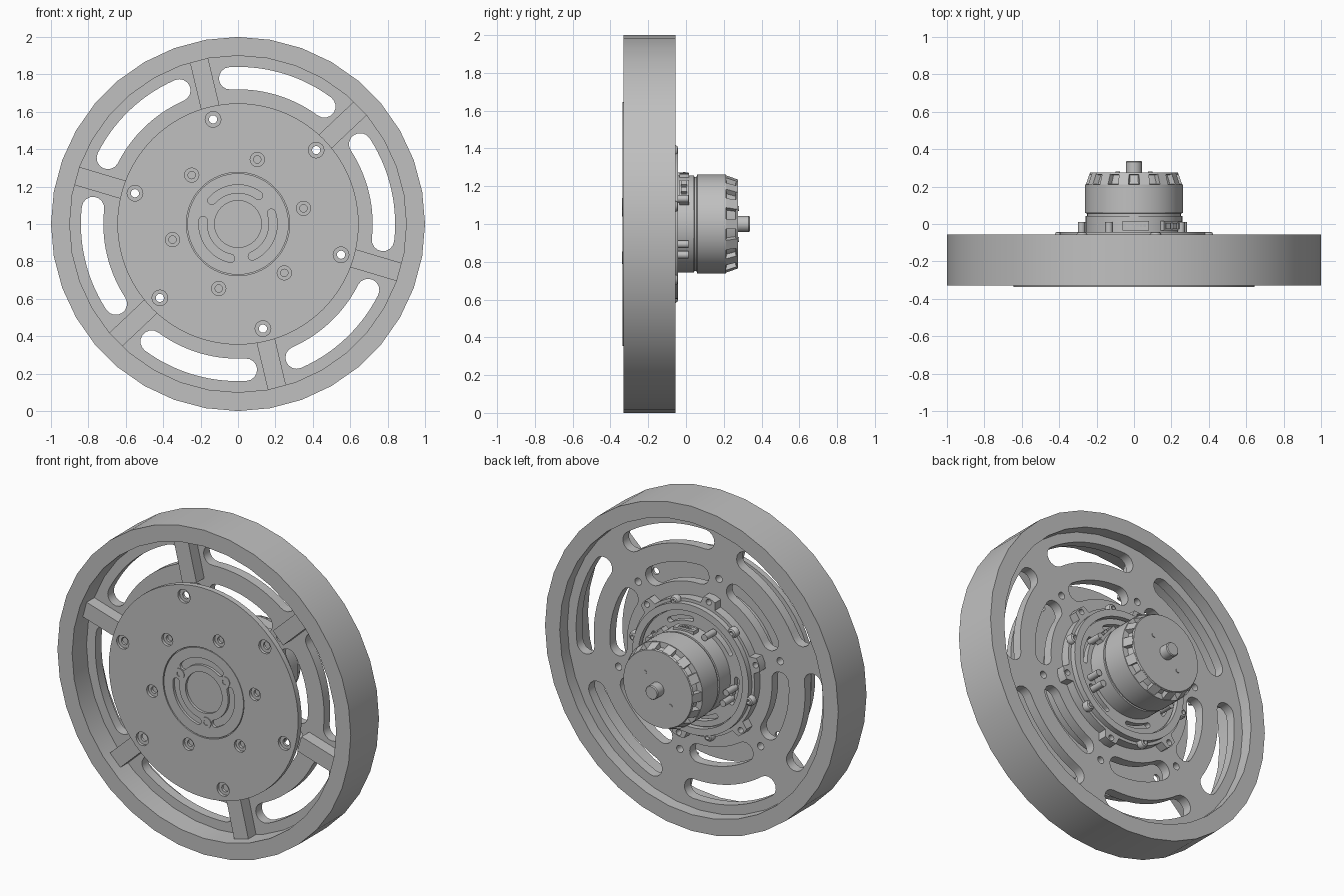
import bpy, bmesh
from math import sin, cos, pi, radians
from mathutils import Matrix, Vector

old = bpy.data.objects.get("Cube")
if old:
    bpy.data.objects.remove(old)

grey = bpy.data.materials.new("machined grey")
grey.use_nodes = True
grey.diffuse_color = (0.53, 0.53, 0.53, 1)
grey.node_tree.nodes["Principled BSDF"].inputs["Base Color"].default_value = (0.53, 0.53, 0.53, 1)

SPOKE, SLOT = 43.4, 73.4          # angular phase of the two sixfold patterns
HEX = [60 * k for k in range(6)]


def add(name, mesh):
    mesh.materials.clear()
    mesh.materials.append(grey)
    ob = bpy.data.objects.new(name, mesh)
    bpy.context.collection.objects.link(ob)
    bpy.ops.object.select_all(action='DESELECT')
    ob.select_set(True)
    bpy.context.view_layer.objects.active = ob
    bpy.ops.object.shade_smooth_by_angle(angle=radians(32))
    return ob


def finish(name, bm):
    bmesh.ops.remove_doubles(bm, verts=bm.verts, dist=1e-5)
    bmesh.ops.recalc_face_normals(bm, faces=bm.faces)
    mesh = bpy.data.meshes.new(name)
    bm.to_mesh(mesh)
    bm.free()
    return add(name, mesh)


def polar(r, deg):
    return r * cos(radians(deg)), r * sin(radians(deg))


def circle(r, c=(0, 0), n=64):
    return [(c[0] + r * cos(2 * pi * i / n), c[1] + r * sin(2 * pi * i / n)) for i in range(n)]


def arc_slot(r0, r1, mid, half, n=14):
    """Curved slot outline with round ends."""
    rc, w = (r0 + r1) / 2, (r1 - r0) / 2
    pts = [polar(r1, mid - half + 2 * half * i / n) for i in range(n)]
    for end, start in ((mid + half, 0), (mid - half, 180)):
        cx, cy = polar(rc, end)
        for i in range(9):
            dx, dy = polar(w, end + start + i * 22.5)
            pts.append((cx + dx, cy + dy))
        if start == 0:
            pts += [polar(r0, mid + half - 2 * half * i / n) for i in range(1, n)]
    return pts


def holes(r, radius, phase, n=16):
    return [circle(r, polar(radius, phase + a), n) for a in HEX]


def plate(name, loops, y0, y1):
    """Flat part facing the wheel axis; the first loop is the outline, the rest are holes."""
    cu = bpy.data.curves.new(name, 'CURVE')
    cu.dimensions, cu.fill_mode = '2D', 'BOTH'
    cu.extrude = (y1 - y0) / 2
    for loop in loops:
        sp = cu.splines.new('POLY')
        sp.points.add(len(loop) - 1)
        for p, (x, z) in zip(sp.points, loop):
            p.co = (x, z, 0, 1)
        sp.use_cyclic_u = True
    tmp = bpy.data.objects.new(name + "_curve", cu)
    bpy.context.collection.objects.link(tmp)
    bpy.context.view_layer.update()
    mesh = bpy.data.meshes.new_from_object(tmp.evaluated_get(bpy.context.evaluated_depsgraph_get()))
    bpy.data.objects.remove(tmp)
    mesh.transform(Matrix.Translation((0, (y0 + y1) / 2, 1)) @ Matrix.Rotation(pi / 2, 4, 'X'))
    bm = bmesh.new()
    bm.from_mesh(mesh)
    return finish(name, bm)


def lathe(name, profile, n=64, at=(0, 0)):
    """Turn a (radius, y) profile round an axis parallel to y."""
    bm = bmesh.new()
    c = Vector((at[0], 0, 1 + at[1]))
    vs = [bm.verts.new(c + Vector((r, y, 0))) for r, y in profile]
    es = [bm.edges.new(p) for p in zip(vs, vs[1:])]
    bmesh.ops.spin(bm, geom=vs + es, cent=c, axis=(0, 1, 0), angle=2 * pi, steps=n)
    return finish(name, bm)


def rod(name, r, y0, y1, at=(0, 0), n=20):
    return lathe(name, [(0, y0), (r, y0), (r, y1), (0, y1)], n, at)


def radial_bar(name, quad, width, deg):
    """Bar with a (radius, y) section, turned to an angle round the axis."""
    bm = bmesh.new()
    for s in (-1, 1):
        for r, y in quad:
            bm.verts.new((r, y, s * width / 2))
    bmesh.ops.convex_hull(bm, input=bm.verts)
    bm.transform(Matrix.Translation((0, 0, 1)) @ Matrix.Rotation(-radians(deg), 4, 'Y'))
    return finish(name, bm)


def section(r0, r1, y0, y1):
    return [(r0, y0), (r1, y0), (r1, y1), (r0, y1)]


# Rim, web and spokes
ring = section(0.9, 1.0, -0.33, -0.055)
lathe("rim", ring + ring[:1], 36)
outer_slots = [arc_slot(0.72, 0.84, SLOT + a, 19.7) for a in HEX]
inner_slots = [arc_slot(0.495, 0.61, SLOT + a, 17.5) for a in HEX]
plate("web", [circle(0.905, n=72)] + outer_slots + inner_slots + holes(0.022, 0.575, SPOKE),
      -0.19, -0.13)
for a in HEX:
    radial_bar("spoke", section(0.63, 0.9, -0.265, -0.185), 0.1, SPOKE + a)

# Front cover with counterbored bolt holes
plate("cover_face", [circle(0.645, n=72), circle(0.276)] + holes(0.042, 0.575, SPOKE)
      + holes(0.038, 0.36, SLOT), -0.336, -0.318)
plate("cover_back", [circle(0.645, n=72), circle(0.2)] + holes(0.022, 0.575, SPOKE)
      + holes(0.02, 0.36, SLOT), -0.318, -0.302)
rod("hub", 0.41, -0.302, -0.125, n=64)

# Centre insert with arc grooves and three screws
grooves = [arc_slot(0.166, 0.21, 96 + 120 * k, 42) for k in range(3)]
plate("centre_insert", [circle(0.271), circle(0.125)] + grooves, -0.334, -0.318)
rod("insert_floor", 0.268, -0.318, -0.30, n=48)
for k in range(3):
    at = polar(0.18, 36 + 120 * k)
    lathe("centre_screw", [(0, -0.325), (0.016, -0.325), (0.016, -0.338),
                           (0.033, -0.338), (0.033, -0.318)], 20, at)

# Rear flange with six lugs
outline = []
for a in HEX:
    lug = SPOKE + a
    outline += [polar(0.415, lug - 7), polar(0.46, lug - 5), polar(0.465, lug), polar(0.46, lug + 5)]
    outline += [polar(0.415, lug + 7 + 46 * i / 10) for i in range(10)]
plate("lug_flange", [outline, circle(0.34)] + holes(0.018, 0.44, SPOKE, 12), -0.13, -0.075)
step = section(0.355, 0.397, -0.08, -0.042)
lathe("flange_ring", step + step[:1])
vents = [arc_slot(0.285, 0.315, SLOT + a, 15) for a in HEX]
plate("vent_plate", [circle(0.35)] + vents, -0.1, -0.065)
for a in HEX:
    at = polar(0.405, SLOT + a)
    lathe("flange_screw", [(0, -0.06), (0.012, -0.06), (0.014, -0.042),
                           (0.024, -0.046), (0.031, -0.058), (0.031, -0.08)], 20, at)

# Motor base, bell and shaft
lathe("motor_base", [(0, -0.08), (0.258, -0.08), (0.258, 0.042), (0.24, 0.046), (0, 0.046)])
lathe("motor_bell", [(0, 0.04), (0.25, 0.04), (0.25, 0.055), (0.262, 0.06), (0.262, 0.212),
                     (0.228, 0.214), (0.212, 0.262), (0.238, 0.264), (0.234, 0.276), (0, 0.276)])
for k in range(14):
    radial_bar("bell_rib", [(0.2, 0.205), (0.26, 0.205), (0.237, 0.27), (0.2, 0.27)],
               0.055, 360 / 14 * k)
lathe("shaft", [(0, 0.27), (0.043, 0.27), (0.043, 0.332), (0.038, 0.338), (0, 0.338)], 32)
for deg in (SPOKE, SPOKE + 180):
    rod("end_pin", 0.013, 0.27, 0.28, polar(0.12, deg), 12)

# Connectors and standoffs round the base
radial_bar("plug_socket", section(0.24, 0.268, -0.035, 0.015), 0.14, 88)
for i in range(6):
    radial_bar("plug_pin", section(0.26, 0.274, -0.016, -0.002), 0.012, 78 + 4 * i)
radial_bar("wire_block", section(0.24, 0.272, -0.035, 0.015), 0.15, 40)
for i in range(3):
    radial_bar("wire_terminal", section(0.26, 0.285, -0.026, 0.006), 0.032, 30 + 10 * i)
for deg in (28, 118, 190, 205, 325, 338):
    rod("standoff", 0.02, -0.08, 0.012, polar(0.285, deg), 16)
